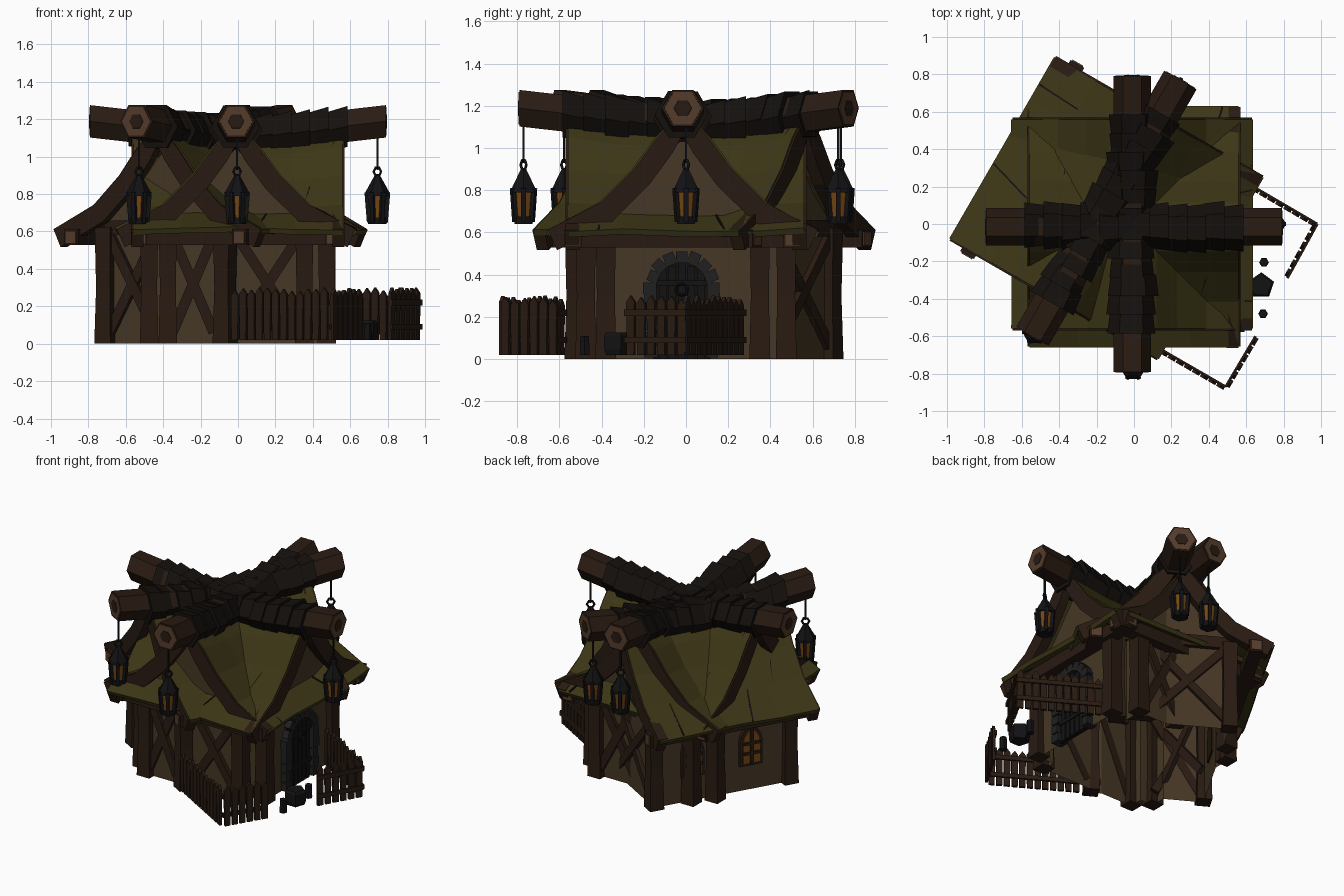
import bpy, bmesh, math, random
from mathutils import Vector as V, Matrix as X

if "Cube" in bpy.data.objects:
    bpy.data.objects.remove(bpy.data.objects["Cube"])
random.seed(4)

def material(name, r, g, b):
    m = bpy.data.materials.new(name)
    m.diffuse_color = (r, g, b, 1)
    m.use_nodes = True
    m.node_tree.nodes["Principled BSDF"].inputs["Base Color"].default_value = m.diffuse_color
    return m
WOOD = material("dark_wood", .022, .011, .006)
SHINGLE = material("shingle", .007, .005, .004)
CUT = material("cut_wood", .09, .045, .024)
ROOF = material("mossy_roof", .045, .037, .008)
WALL = material("plaster", .06, .038, .018)
IRON = material("iron", .006, .006, .007)
STONE = material("stone", .014, .014, .015)
GLOW = material("glow", .18, .06, .006)

def make(name, bm, mat, M=X()):
    bmesh.ops.transform(bm, matrix=M, verts=bm.verts)
    bmesh.ops.recalc_face_normals(bm, faces=bm.faces)
    me = bpy.data.meshes.new(name)
    bm.to_mesh(me)
    bm.free()
    me.materials.append(mat)
    ob = bpy.data.objects.new(name, me)
    bpy.context.collection.objects.link(ob)
    return ob

def loft(name, rings, mat, M=X(), cap=True, closed=True):
    bm = bmesh.new()
    rows = [[bm.verts.new(p) for p in r] for r in rings]
    n = len(rows[0])
    for a, b in zip(rows, rows[1:]):
        for i in range(n if closed else n - 1):
            j = (i + 1) % n
            bm.faces.new((a[i], a[j], b[j], b[i]))
    if cap:
        bm.faces.new(rows[0])
        bm.faces.new(rows[-1])
    return make(name, bm, mat, M)

def beam(name, p, q, w, h, mat=WOOD, M=X()):
    p, q = V(p), V(q)
    d = q - p
    side = d.cross(V((0, 0, 1)))
    side = side.normalized() if side.length > 1e-4 else V((1, 0, 0))
    up = side.cross(d).normalized()
    return loft(name, [[c + side * a * w / 2 + up * b * h / 2 for a, b in
                ((-1, -1), (1, -1), (1, 1), (-1, 1))] for c in (p, q)], mat, M)

def prism(name, c, n, steps, mat, M=X(), turn=0.0):
    # stacked n-gons: steps are (z, radius)
    return loft(name, [[(c[0] + r * math.cos(turn + i * math.tau / n),
                         c[1] + r * math.sin(turn + i * math.tau / n), z)
                        for i in range(n)] for z, r in steps], mat, M)

def hexring(v, z, r):
    return [(r * math.cos(i * math.pi / 3), v, z + r * math.sin(i * math.pi / 3)) for i in range(6)]

PROFILE = [(0, 1.16), (.12, 1.04), (.23, .89), (.39, .73), (.64, .60)]
BOTH = [(-d, z) for d, z in PROFILE[:0:-1]] + PROFILE
EAVE = PROFILE[-1][0]
W, L = .365, .475          # wall half width and half length of every wing

def ridge(v):
    return 1.115 + .075 * min(1, (abs(v) / .8)) ** 1.3

def roof_z(d, z, v):
    return z - .06 * (1 - abs(d) / EAVE) * (1 - (v / .56) ** 2)

# wing frames: local y runs along the ridge
F = X.Translation((-.01, 0, 0))
S = X.Translation((0, -.015, 0)) @ X.Rotation(math.pi / 2, 4, 'Z')
A = X.Rotation(-math.pi / 6, 4, 'Z') @ X.Translation((-.17, 0, 0))
bodies = []
for name, M in (("front_wing", F), ("side_wing", S), ("angled_wing", A)):
    # ridge log with cut ends
    loft(name + "_ridge_log", [hexring(v, ridge(v), .1) for v in (-.79, -.5, -.25, 0, .25, .5, .79)], WOOD, M)
    for s in (-1, 1):
        e = .79
        loft(name + "_log_end", [hexring(s * (e - .01), ridge(e), .09), hexring(s * (e + .004), ridge(e), .088)], CUT, M)
        loft(name + "_log_heart", [hexring(s * e, ridge(e), .045), hexring(s * (e + .007), ridge(e), .042)], WOOD, M)
        # ridge shingles, flared outwards
        for i in range(6):
            v = -.03 + i * .1
            r = .119 + random.uniform(-.006, .012)
            loft(name + "_ridge_shingle", [hexring(s * v, ridge(v) - .014, r - .008),
                 hexring(s * (v + .115), ridge(v + .115) - .004, r + .006)], SHINGLE,
                 M @ X.Translation((random.uniform(-.01, .01), 0, 0)))
        # curved barge board
        rings = []
        for i, (d, z) in enumerate(BOTH):
            a, b = BOTH[max(i - 1, 0)], BOTH[min(i + 1, len(BOTH) - 1)]
            t = V((b[0] - a[0], b[1] - a[1])).normalized()
            lo = (d + t.y * .095, z - t.x * .095)
            rings.append([(d, s * .505, z + .012), (d, s * .57, z + .012),
                          (lo[0], s * .57, lo[1]), (lo[0], s * .505, lo[1])])
        loft(name + "_barge_board", rings, WOOD, M)
        # eave purlins with pale ends, corner posts, sills
        beam(name + "_purlin", (s * .52, -.59, .57), (s * .52, .59, .57), .085, .085, WOOD, M)
        for t in (-1, 1):
            beam(name + "_purlin_end", (s * .52, t * .585, .57), (s * .52, t * .597, .57), .066, .066, CUT, M)
            prism(name + "_corner_post", (s * W, t * L), 4, [(0, .07), (.3, .06), (.62, .068)], WOOD, M, math.pi / 4)
        beam(name + "_sill", (-W, s * L, .62), (W, s * L, .62), .06, .08, WOOD, M)
    # sagging roof
    vs = (-.56, -.3, 0, .3, .56)
    roof = loft(name + "_roof", [[(d, v, roof_z(d, z, v) + (random.uniform(-.012, .012) if abs(d) > .6 else 0))
                for d, z in BOTH] for v in vs], ROOF, M, cap=False, closed=False)
    mod = roof.modifiers.new("thickness", 'SOLIDIFY')
    mod.thickness, mod.offset = .03, 0
    # cracks between the roof boards
    for s in (-1, 1):
        for v in (-.4, -.17, .12, .38):
            i = random.choice((2, 3))
            (d0, z0), (d1, z1) = PROFILE[i], PROFILE[i + 1]
            w = v + random.uniform(-.1, .1)
            beam(name + "_roof_crack", (s * d0, v, roof_z(d0, z0, v) + .013),
                 (s * d1, w, roof_z(d1, z1, w) + .013), .009, .01, SHINGLE, M)
    # wall body with gable
    outline = [(-W, 0), (W, 0), (W, .66)] + [(d, z - .09) for d, z in ((.22, .87), (0, 1.14), (-.22, .87))] + [(-W, .66)]
    bodies.append(loft(name + "_walls", [[(x, v, z) for x, z in outline] for v in (-L, L)], WALL, M))

# join the three bodies into one shell, open underneath
main = bodies[0]
main.name = "walls"
for b in bodies[1:]:
    mod = main.modifiers.new("join", 'BOOLEAN')
    mod.operation, mod.object, mod.solver = 'UNION', b, 'EXACT'
dg = bpy.context.evaluated_depsgraph_get()
shell = bpy.data.meshes.new_from_object(main.evaluated_get(dg))
main.modifiers.clear()
main.data = shell
for b in bodies[1:]:
    bpy.data.objects.remove(b)
bm = bmesh.new()
bm.from_mesh(shell)
bmesh.ops.delete(bm, geom=[f for f in bm.faces if f.calc_center_median().z < .005], context='FACES')
bm.to_mesh(shell)
bm.free()

# crossed timber braces on the gable walls: wing, start, end, side
w = L + .012
for M, x0, x1, y in ((F, .0, .34, -w), (F, -.34, -.12, -w), (A, -.34, -.05, -w),
                     (A, -.34, .16, w), (S, -.34, .1, w), (F, .06, .34, w)):
    beam("brace", (x0, y, .06), (x1, y, .58), .03, .055, WOOD, M)
    beam("brace", (x0, y * 1.01, .58), (x1, y * 1.01, .06), .03, .055, WOOD, M)

def arch(wd, h, n, point):
    # upright arch outline; point > 0 makes it gothic
    r = wd / 2
    base = h - r - point
    pts = [(-r, 0), (r, 0)]
    for i in range(n + 1):
        a = math.pi * i / n
        pts.append((r * math.cos(a), base + r * math.sin(a) + point * (1 - abs(math.cos(a)))))
    return pts

def arch_slab(name, pts, x0, x1, y, z, mat, M):
    return loft(name, [[(x, y + a, z + b) for a, b in pts] for x in (x0, x1)], mat, M)

# pair of pointed windows in the angled wing
for y in (-.2, .21):
    arch_slab("window_frame", arch(.16, .29, 6, .04), -W - .025, -W + .01, y, .18, WOOD, A)
    arch_slab("window_glass", arch(.115, .24, 6, .035), -W - .03, -W, y, .2, GLOW, A)
    beam("window_mullion", (-W - .032, y, .19), (-W - .032, y, .44), .018, .02, WOOD, A)
    for z in (.27, .34):
        beam("window_bar", (-W - .032, y - .06, z), (-W - .032, y + .06, z), .018, .018, WOOD, A)

# arched door with stone surround on the right wall
cy, cz = -.02, .335
arch_slab("door", arch(.27, cz + .135, 8, 0), L - .01, L + .015, cy, 0, SHINGLE, X())
for y in (-.09, -.045, 0, .045, .09):
    beam("door_plank", (L + .017, cy + y, 0), (L + .017, cy + y, cz + .12 - abs(y) * .35), .012, .037, IRON)
for z in (.13, .36):
    beam("door_strap", (L + .025, cy - .12, z), (L + .025, cy + .12, z), .012, .025, IRON)

def torus(name, loc, rot, R, r, n, mat):
    bpy.ops.mesh.primitive_torus_add(location=loc, rotation=rot, major_radius=R, minor_radius=r,
                                     major_segments=n, minor_segments=4)
    ob = bpy.context.object
    ob.name = name
    ob.data.materials.append(mat)
torus("door_ring", (L + .035, cy, .33), (0, math.pi / 2, 0), .028, .007, 8, IRON)
for i in range(9):
    a = math.pi * i / 8
    u = V((0, math.cos(a), math.sin(a)))
    c = V((L + .005, cy, cz))
    beam("arch_stone", c + u * .12, c + u * (.175 + random.uniform(-.01, .01)), .08, .054, STONE)
for s in (-1, 1):
    for z in (.035, .1, .165, .23, .285):
        y = cy + s * .15
        beam("jamb_stone", (L + .005, y - .03, z), (L + .005, y + random.uniform(.02, .035), z), .08, .056, STONE)

# hanging lanterns
def lantern(x, y):
    beam("lantern_chain", (x, y, .93), (x, y, 1.13), .01, .01, IRON)
    torus("lantern_ring", (x, y, .92), (math.pi / 2, 0, .6), .024, .008, 6, IRON)
    prism("lantern_cap", (x, y), 6, [(.79, .068), (.81, .064), (.865, .034), (.9, .014)], IRON)
    prism("lantern_glass", (x, y), 6, [(.655, .042), (.80, .054)], GLOW)
    prism("lantern_base", (x, y), 6, [(.64, .05), (.675, .052)], IRON)
    for i in range(6):
        a = i * math.pi / 3
        u = V((math.cos(a), math.sin(a), 0))
        beam("lantern_bar", V((x, y, .65)) + u * .045, V((x, y, .81)) + u * .058, .022, .022, IRON)
for p in ((.745, 0), (-.005, -.77), (-.005, .735)):
    lantern(*p)
for v in (-.765, .735):
    p = A @ V((0, v, 0))
    lantern(p.x, p.y)

# picket fences
for path in (((.5, .28), (.98, 0), (.82, -.29)), ((-.03, -.57), (.49, -.87), (.65, -.6))):
    for a, b in zip(path, path[1:]):
        a, b = V((*a, 0)), V((*b, 0))
        d = (b - a).normalized()
        n = V((d.y, -d.x, 0))
        for z in (.09, .22):
            beam("fence_rail", a + V((0, 0, z)), b + V((0, 0, z)), .014, .03)
        count = round((b - a).length / .052)
        for i in range(count):
            c = a.lerp(b, (i + .5) / count) + n * .012
            h = .295 + random.uniform(-.015, .008)
            pts = ((-.019, .02), (.019, .02), (.022, h - .03), (0, h), (-.022, h - .03))
            loft("fence_picket", [[c + d * x + n * o + V((0, 0, z)) for x, z in pts] for o in (-.009, .009)], WOOD)

# stump table and stools in the yard
prism("stump_table", (.68, -.33), 5, [(.02, .06), (.045, .07), (.11, .072), (.125, .06)], IRON, turn=.3)
for x, y in ((.695, -.205), (.69, -.48)):
    prism("stool", (x, y), 6, [(.02, .026), (.11, .024)], IRON)
